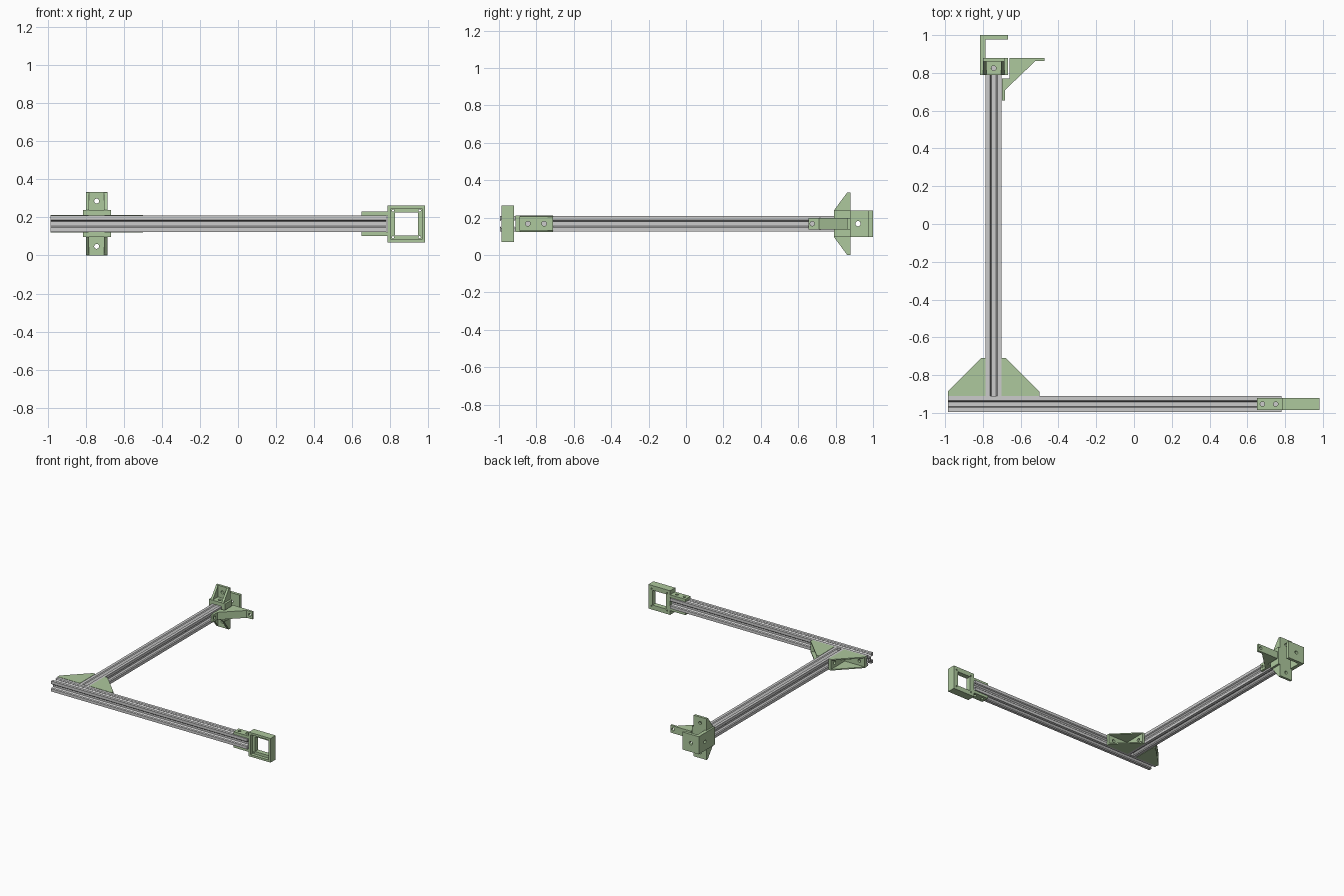
import bpy, bmesh, math
from mathutils import Matrix, Vector

if "Cube" in bpy.data.objects:
    bpy.data.objects.remove(bpy.data.objects["Cube"])

ZC = 0.167            # rail centre height
RX, RY = -0.743, -0.953   # rail centre lines
H = 0.0425            # rail half width

green = bpy.data.materials.new("green_plastic")
green.diffuse_color = (0.42, 0.58, 0.34, 1)
green.use_nodes = True
green.node_tree.nodes["Principled BSDF"].inputs["Base Color"].default_value = green.diffuse_color

FRAMES = {"x": ((0, 1, 0), (0, 0, 1), (1, 0, 0)),
          "y": ((1, 0, 0), (0, 0, 1), (0, -1, 0)),
          "z": ((1, 0, 0), (0, 1, 0), (0, 0, 1))}


def rect(a0, a1, b0, b1):
    return [(a0, b0), (a1, b0), (a1, b1), (a0, b1)]


def circle(a, b, r, n=20):
    return [(a + r * math.cos(2 * math.pi * i / n), b + r * math.sin(2 * math.pi * i / n))
            for i in range(n)]


def prism(name, axis, lo, hi, outline, holes=(), mat=green):
    """Extrude an outline with holes along an axis, from lo to hi."""
    cu = bpy.data.curves.new(name, "CURVE")
    cu.dimensions, cu.fill_mode, cu.extrude = "2D", "BOTH", (hi - lo) / 2
    for loop in [outline, *holes]:
        sp = cu.splines.new("POLY")
        sp.points.add(len(loop) - 1)
        for p, (a, b) in zip(sp.points, loop):
            p.co = (a, b, 0, 1)
        sp.use_cyclic_u = True
    tmp = bpy.data.objects.new(name, cu)
    bpy.context.collection.objects.link(tmp)
    deps = bpy.context.evaluated_depsgraph_get()
    me = bpy.data.meshes.new_from_object(tmp.evaluated_get(deps))
    bpy.data.objects.remove(tmp)
    u, v, w = (Vector(c) for c in FRAMES[axis])
    m = Matrix((u, v, w)).transposed().to_4x4()
    m.translation = Vector([abs(c) for c in w]) * (lo + hi) / 2
    me.transform(m)
    bm = bmesh.new()
    bm.from_mesh(me)
    bmesh.ops.remove_doubles(bm, verts=bm.verts, dist=1e-5)
    bmesh.ops.recalc_face_normals(bm, faces=bm.faces)
    bm.to_mesh(me)
    bm.free()
    me.materials.clear()
    if mat:
        me.materials.append(mat)
    ob = bpy.data.objects.new(name, me)
    bpy.context.collection.objects.link(ob)
    return ob


def select(obs):
    bpy.ops.object.select_all(action="DESELECT")
    for o in obs:
        o.select_set(True)
    bpy.context.view_layer.objects.active = obs[0]


def join(name, parts):
    select(parts)
    if len(parts) > 1:
        bpy.ops.object.join()
    ob = bpy.context.view_layer.objects.active
    ob.name = name
    bpy.ops.object.shade_smooth_by_angle(angle=math.radians(30))
    return ob


# Slotted rails
side = [(10, -4.6), (8.2, -3.1), (8.2, -5.5), (6.6, -5.5), (3.9, -2.8), (3.9, 2.8),
        (6.6, 5.5), (8.2, 5.5), (8.2, 3.1), (10, 4.6), (10, 10)]


def rail(name, axis, lo, hi, ca, cb):
    s, pts = H / 10, []
    for k in range(4):
        for a, b in side:
            for _ in range(k):
                a, b = -b, a
            pts.append((ca + a * s, cb + b * s))
    join(name, [prism(name, axis, lo, hi, pts, [circle(ca, cb, 2.1 * s)], None)])


rail("front_rail", "x", -0.985, 0.78, RY, ZC)
rail("long_rail", "y", RY + H, 0.86, RX, ZC)

# Hollow corner brackets either side of the rail joint
y0 = RY + H
for label, sg in (("left", -1), ("right", 1)):
    X = lambda d: RX + sg * (H + d)
    tri = [(X(0), y0), (X(0.2), y0), (X(0.2), y0 + 0.023), (X(0.023), y0 + 0.2), (X(0), y0 + 0.2)]
    w = 0.045
    parts = [prism("wall", "z", z, z + 0.009, tri) for z in (ZC - w, ZC + w - 0.009)]
    parts.append(prism("leg", "x", *sorted((X(0), X(0.022))),
                       rect(y0, y0 + 0.2, ZC - w + 0.002, ZC + w - 0.002),
                       [circle(y0 + d, ZC, 0.013) for d in (0.065, 0.152)]))
    parts.append(prism("leg", "y", y0, y0 + 0.022,
                       rect(*sorted((X(0), X(0.2))), ZC - w + 0.002, ZC + w - 0.002),
                       [circle(X(d), ZC, 0.013) for d in (0.065, 0.152)]))
    join(label + "_corner_bracket", parts)

# Square holder with two tongues gripping the front rail
fx, fz = 0.885, 0.166
sq = lambda h: rect(fx - h, fx + h, fz - h, fz + h)
screws = [circle(fx + i * 0.07, fz + j * 0.07, 0.006, 12) for i in (-1, 1) for j in (-1, 1)]
parts = [prism("rim", "y", -0.986, -0.96, sq(0.098), [sq(0.081)]),
         prism("panel", "y", -0.96, -0.92, sq(0.098), [sq(0.06), *screws])]
for z in (ZC + H, ZC - H - 0.022):
    parts.append(prism("tongue", "z", z, z + 0.022, rect(0.65, 0.79, -0.986, -0.92),
                       [circle(x, -0.953, 0.012) for x in (0.68, 0.75)]))
join("square_holder", parts)

# Sleeve over the far end of the long rail
xl, xr, zb, zt = -0.815, -0.668, 0.096, 0.239
parts = []
for z in ((zb, ZC - H), (ZC + H, zt)):
    parts.append(prism("sleeve_cap", "z", *z, rect(xl, xr, 0.79, 0.88), [circle(RX, 0.825, 0.013)]))
parts.append(prism("sleeve_side", "x", RX + H, xr, rect(0.79, 0.88, zb, zt)))
parts.append(prism("side_plate", "x", xl, RX - H, rect(0.79, 1.0, zb, zt), [circle(0.92, ZC, 0.014)]))
parts.append(prism("end_plate", "y", 0.976, 1.0, rect(xl, xr, zb, zt), [circle(RX, ZC, 0.014)]))
# Upright plate with gussets above and below the sleeve
parts.append(prism("upright", "y", 0.86, 0.88, rect(-0.80, -0.685, 0, 0.334),
                   [circle(RX, z, 0.013) for z in (0.048, 0.286)]))
for sg in (-1, 1):
    g = [(0.79, ZC + sg * 0.07), (0.862, ZC + sg * 0.167), (0.88, ZC + sg * 0.167), (0.88, ZC + sg * 0.07)]
    for x in (-0.80, -0.703):
        parts.append(prism("gusset", "x", x, x + 0.018, g))
join("end_sleeve", parts)

# Solid diagonal arm with tabs, notched around the sleeve
zl, zh = ZC - 0.03, ZC + 0.03
parts = [prism("arm", "z", zl, zh, [(-0.66, 0.88), (-0.525, 0.88), (-0.525, 0.86), (-0.682, 0.71),
                                    (-0.70, 0.71), (-0.70, 0.77), (-0.66, 0.77)]),
         prism("tab", "y", 0.862, 0.88, rect(-0.525, -0.475, zl, zh), [circle(-0.498, ZC, 0.012)]),
         prism("tab", "x", -0.70, -0.682, rect(0.655, 0.71, zl, zh), [circle(0.675, ZC, 0.012)])]
join("side_arm", parts)
